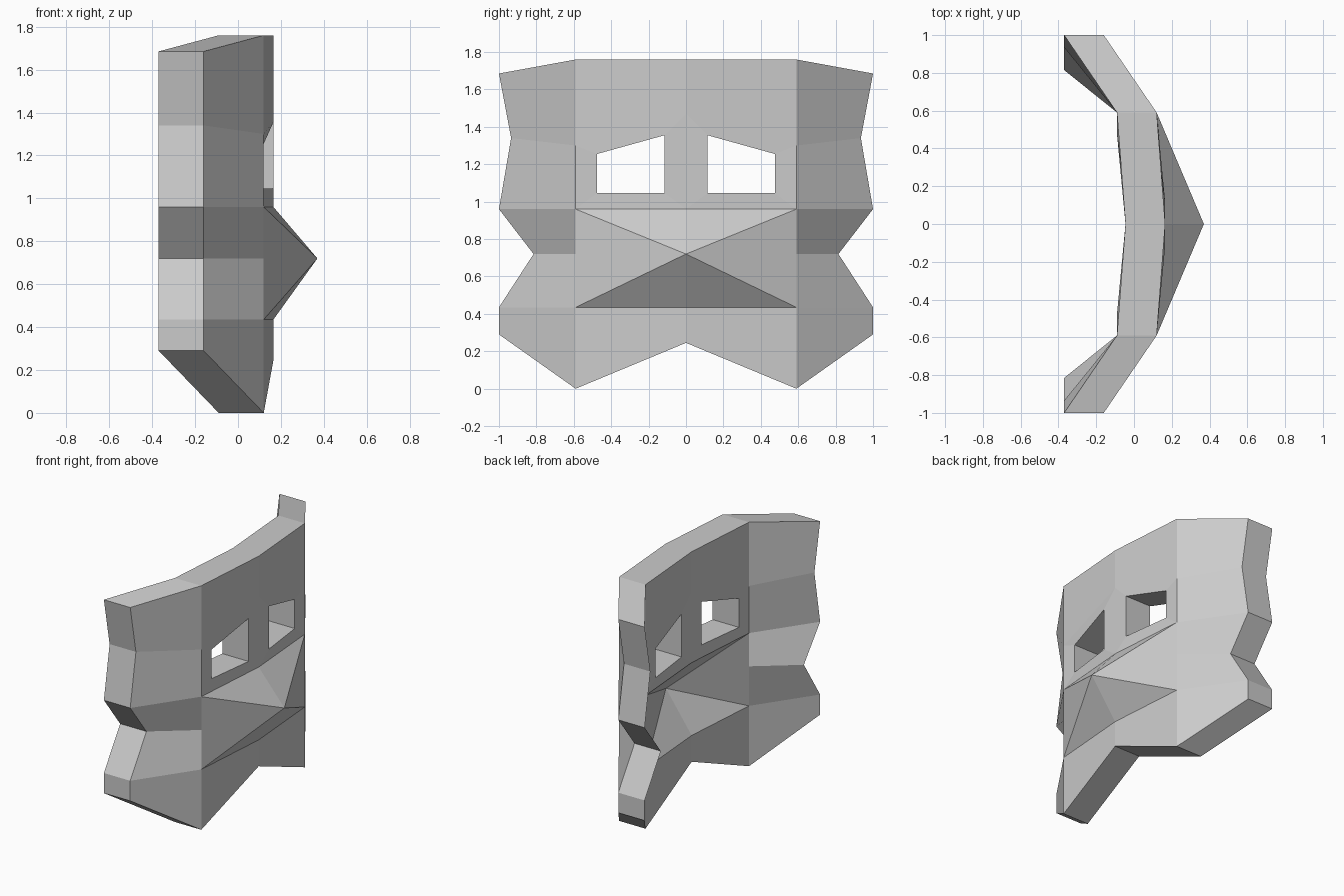
import bpy, bmesh
from mathutils import Vector

if "Cube" in bpy.data.objects:
    bpy.data.objects.remove(bpy.data.objects["Cube"])

THICK = 0.21
# Half profile columns, top to bottom: (y, z) at the centre, cheek fold and outer rim
centre = [(0, 1.76), (0, 1.47), (0, 0.96), (0, 0.72), (0, 0.435), (0, 0.245)]
fold = [(0.59, 1.76), (0.59, 1.30), (0.59, 0.96), (0.59, 0.72), (0.59, 0.435), (0.59, 0)]
rim = [(1, 1.685), (0.935, 1.34), (1, 0.96), (0.815, 0.72), (1, 0.435), (1, 0.29)]
eye = [(0.165, 0.115, 1.355), (0.12, 0.475, 1.255), (0.12, 0.475, 1.045), (0.165, 0.115, 1.045)]

bm = bmesh.new()


def face(points, side):
    bm.faces.new([bm.verts.new((x, y * side, z)) for x, y, z in points][::side])


# Front surface, both halves
for side in (1, -1):
    cols = [[(x, y, z) for y, z in col] for x, col in ((0.165, centre), (0.12, fold), (-0.16, rim))]
    cols[0][3] = (0.37, 0, 0.72)  # nose ridge
    for c in range(2):
        for r in range(5):
            quad = [cols[c][r], cols[c + 1][r], cols[c + 1][r + 1], cols[c][r + 1]]
            if c == 0 and r == 1:  # ring of faces around the eye hole
                for i in range(4):
                    j = (i + 1) % 4
                    face([quad[i], quad[j], eye[j], eye[i]], side)
            elif c == 0 and r == 2:  # above the nose ridge
                face([quad[0], quad[1], quad[3]], side)
                face([quad[1], quad[2], quad[3]], side)
            elif c == 0 and r == 3:  # below the nose ridge
                face([quad[0], quad[1], quad[2]], side)
                face([quad[0], quad[2], quad[3]], side)
            else:
                face(quad, side)
bmesh.ops.remove_doubles(bm, verts=bm.verts[:], dist=0.0005)

# Back surface: shifted copy, joined along the rim and eye holes
front, border = bm.faces[:], [e for e in bm.edges if e.is_boundary]
back = {v: bm.verts.new(v.co - Vector((THICK, 0, 0))) for v in bm.verts[:]}
for f in front:
    bm.faces.new([back[v] for v in reversed(f.verts)])
for e in border:
    a, b = e.verts
    bm.faces.new([a, b, back[b], back[a]])
bmesh.ops.recalc_face_normals(bm, faces=bm.faces[:])

mesh = bpy.data.meshes.new("face_mask")
bm.to_mesh(mesh)
bm.free()
bpy.context.collection.objects.link(bpy.data.objects.new("face_mask", mesh))
